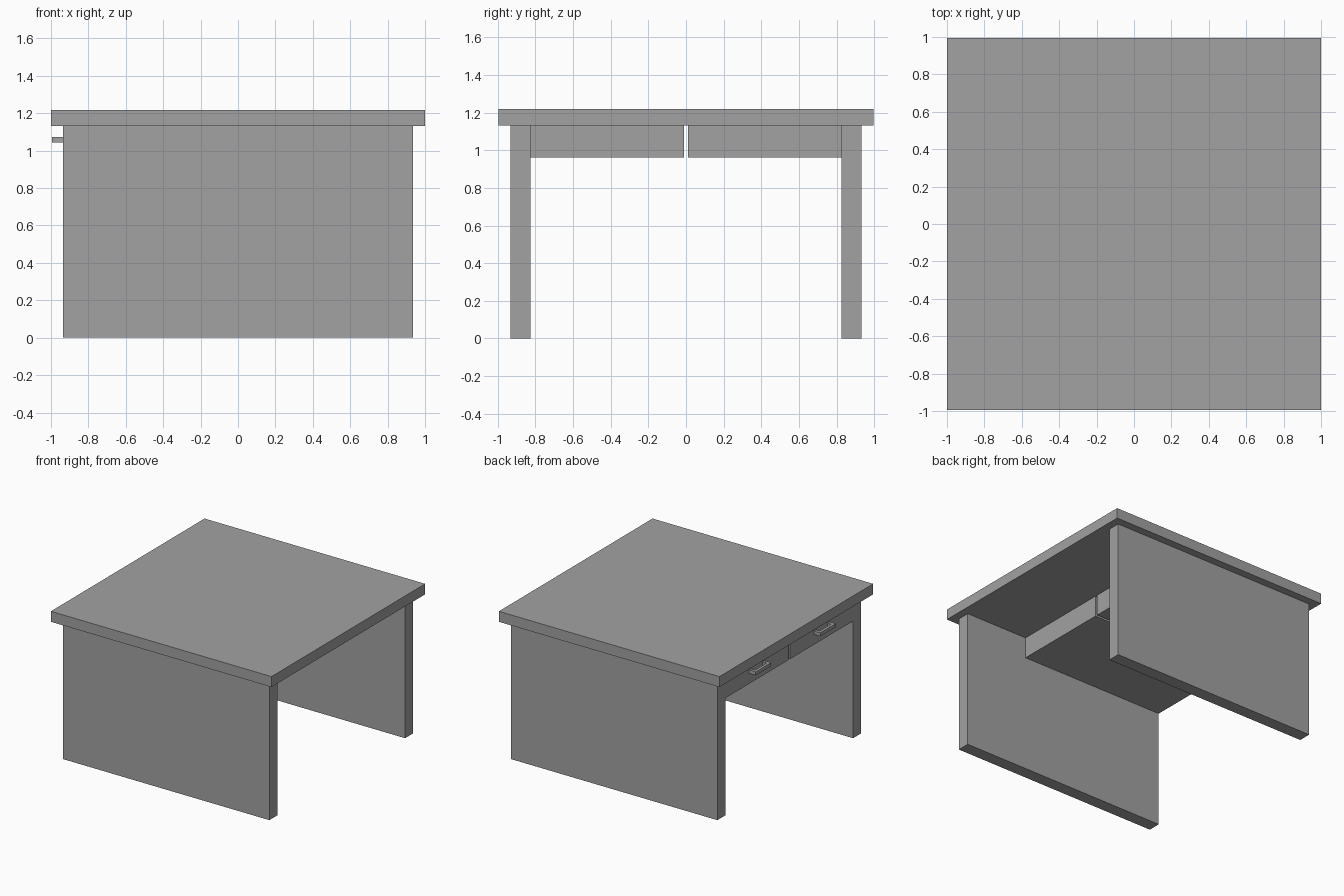
import bpy

default_cube = bpy.data.objects.get("Cube")
if default_cube:
    bpy.data.objects.remove(default_cube, do_unlink=True)

grey = bpy.data.materials.new("plain_grey")
grey.use_nodes = True
colour = (0.36, 0.36, 0.36, 1)
grey.diffuse_color = colour
grey.node_tree.nodes["Principled BSDF"].inputs["Base Color"].default_value = colour


def box(name, xs, ys, zs):
    """Box spanning the given (low, high) range on each axis."""
    spans = (xs, ys, zs)
    bpy.ops.mesh.primitive_cube_add(size=1, location=[sum(s) / 2 for s in spans])
    obj = bpy.context.object
    obj.name = name
    obj.scale = [abs(s[1] - s[0]) for s in spans]
    bpy.ops.object.transform_apply(location=False, rotation=False, scale=True)
    obj.data.materials.append(grey)
    return obj


TOP_BOTTOM, TOP_HEIGHT = 1.132, 1.218
SIDE_X = 0.936
INNER_Y, OUTER_Y = 0.827, 0.931
HANDLE_Z = (1.045, 1.073)

# Tabletop
box("tabletop", (-1, 1), (-0.995, 0.995), (TOP_BOTTOM, TOP_HEIGHT))

for side, label in ((-1, "front"), (1, "back")):
    # Slab leg
    box(label + "_leg", (-SIDE_X, SIDE_X),
        (side * INNER_Y, side * OUTER_Y), (0, TOP_BOTTOM))
    # Drawer, with a narrow gap to its neighbour
    box(label + "_drawer", (-SIDE_X, 0.37),
        (side * 0.01, side * INNER_Y), (0.96, TOP_BOTTOM))
    # Handle: a bar held by two posts
    middle = side * (INNER_Y + 0.01) / 2
    box(label + "_handle_bar", (-0.995, -0.972),
        (middle - 0.1, middle + 0.1), HANDLE_Z)
    for end in (-1, 1):
        box(label + "_handle_post", (-0.972, -SIDE_X),
            (middle + end * 0.1, middle + end * 0.075), HANDLE_Z)
